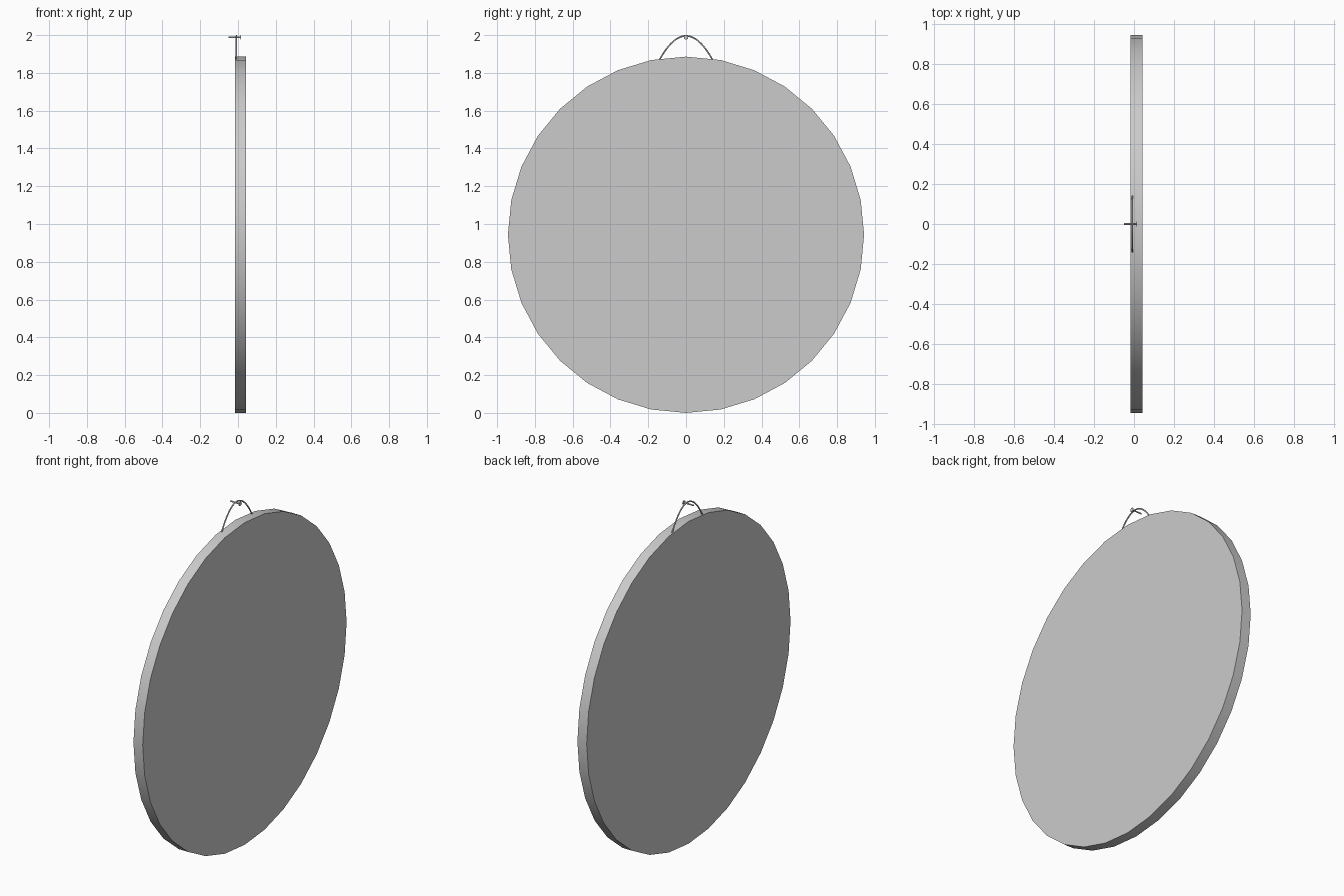
import bpy
from math import pi

if "Cube" in bpy.data.objects:
    bpy.data.objects.remove(bpy.data.objects["Cube"])

WIRE_X = -0.008


def rod(name, radius, x0, x1, z, sides):
    """Cylinder lying along x, with a vertex pointing straight up."""
    bpy.ops.mesh.primitive_cylinder_add(vertices=sides, radius=radius, depth=x1 - x0,
                                        location=((x0 + x1) / 2, 0, z), rotation=(0, pi / 2, 0))
    ob = bpy.context.object
    ob.name = name
    bpy.ops.object.transform_apply(location=True, rotation=True, scale=True)
    bpy.ops.object.shade_smooth_by_angle(angle=pi / 6)
    return ob


# Round hanging disc
rod("disc", 0.943, -0.017, 0.043, 0.943, 32)

# Nail with a small head, holding the wire
rod("nail_shank", 0.004, -0.05, 0.013, 1.988, 12)
rod("nail_head", 0.012, 0.012, 0.016, 1.988, 16)

# Hanging wire: arch over the nail, ends sunk into the rim
curve = bpy.data.curves.new("hanging_wire", 'CURVE')
curve.dimensions = '3D'
curve.bevel_depth = 0.004
curve.bevel_resolution = 2
curve.use_fill_caps = True
spline = curve.splines.new('POLY')
steps = 24
spline.points.add(steps)
for i, p in enumerate(spline.points):
    y = -0.142 + 0.284 * i / steps
    p.co = (WIRE_X, y, 1.996 - 0.126 * (y / 0.14) ** 2, 1)
wire = bpy.data.objects.new("hanging_wire", curve)
bpy.context.collection.objects.link(wire)
